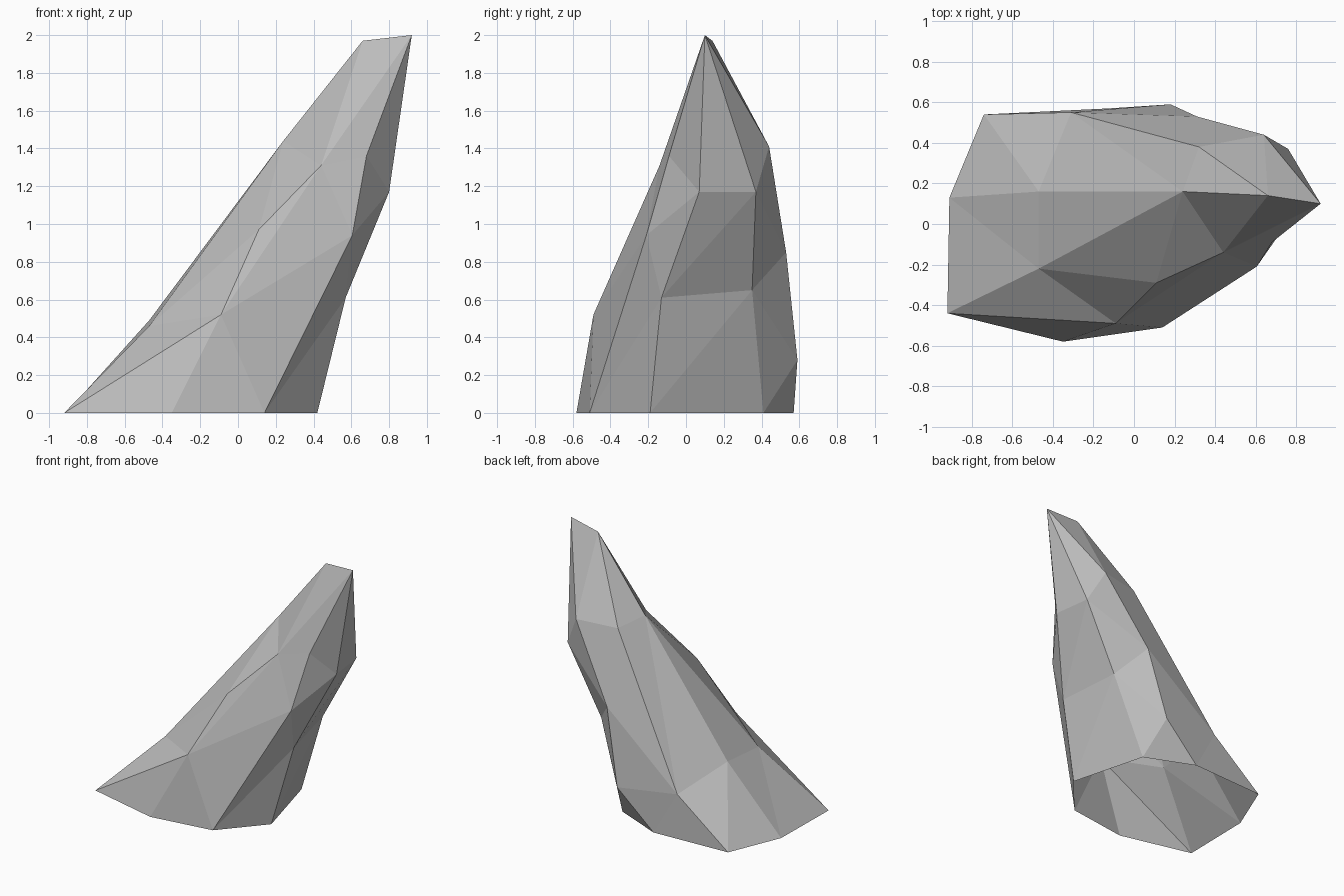
import bpy
import bmesh
from mathutils import Vector

if "Cube" in bpy.data.objects:
    bpy.data.objects.remove(bpy.data.objects["Cube"], do_unlink=True)


def make_material(name, colour):
    material = bpy.data.materials.new(name)
    material.use_nodes = True
    material.diffuse_color = colour
    material.node_tree.nodes["Principled BSDF"].inputs["Base Color"].default_value = colour
    return material


def add_face(mesh, corners):
    """Add one flat face, skipping those that collapse where ridges meet."""
    if len(set(tuple(corner) for corner in corners)) == len(corners):
        mesh.faces.new([mesh.verts.new(corner) for corner in corners])


def add_strip(mesh, left, right, steps):
    """Fill the gap between two ridges, climbing the left (l) or right (r) one each step."""
    i = j = 0
    for step in steps:
        if step == "r":
            add_face(mesh, (left[i], right[j], right[j + 1]))
            j += 1
        else:
            add_face(mesh, (left[i], right[j], left[i + 1]))
            i += 1


# Shared points: the two ends of the summit edge, the shoulder and the front dent
peak = Vector((0.92, 0.10, 2.0))
crest = Vector((0.66, 0.14, 1.97))
shoulder = Vector((0.24, 0.16, 1.44))
dent = Vector((0.11, -0.29, 0.97))

# Ridges climbing from the ground to the summit, in order around the rock
west_front = [Vector((-0.92, -0.44, 0)), Vector((-0.47, -0.22, 0.46)), shoulder, crest]
front = [Vector((-0.35, -0.58, 0)), Vector((-0.09, -0.49, 0.52)),
         Vector((0.44, -0.14, 1.31)), crest]
east_front = [Vector((0.14, -0.51, 0)), Vector((0.605, -0.21, 0.94)),
              Vector((0.68, -0.09, 1.36)), peak]
east = [Vector((0.42, -0.19, 0)), Vector((0.57, -0.13, 0.61)),
        Vector((0.8, 0.07, 1.17)), peak]
east_back = [Vector((0.26, 0.41, 0)), Vector((0.485, 0.35, 0.65)),
             Vector((0.76, 0.37, 1.17)), peak]
back = [Vector((-0.12, 0.57, 0)), Vector((0.18, 0.59, 0.28)),
        Vector((0.31, 0.53, 0.85)), Vector((0.64, 0.44, 1.41)), peak]
west_back = [Vector((-0.74, 0.54, 0)), Vector((-0.31, 0.55, 0.34)),
             Vector((0.32, 0.38, 1.4)), crest]
west = [Vector((-0.91, 0.13, 0)), Vector((-0.47, 0.16, 0.49)), shoulder, crest]
front_dented = front[:2] + [dent] + front[2:]

# Faceted skin, open underneath
mesh = bmesh.new()
add_strip(mesh, west_front, front_dented, "rlrlrr")
add_face(mesh, (front[1], front[2], dent))
add_strip(mesh, front, east_front, "lrlrrl")
add_strip(mesh, east_front, east, "rlrlr")
add_strip(mesh, east, east_back, "rlrlr")
add_strip(mesh, east_back, back, "rlrlrr")
add_strip(mesh, back, west_back, "rllrlrl")
add_strip(mesh, west_back, west, "rlrlr")
add_strip(mesh, west, west_front, "rlr")
bmesh.ops.remove_doubles(mesh, verts=mesh.verts, dist=0.001)

data = bpy.data.meshes.new("leaning_rock")
mesh.to_mesh(data)
mesh.free()
data.materials.append(make_material("stone_grey", (0.5, 0.5, 0.5, 1)))
rock = bpy.data.objects.new("leaning_rock", data)
bpy.context.collection.objects.link(rock)
